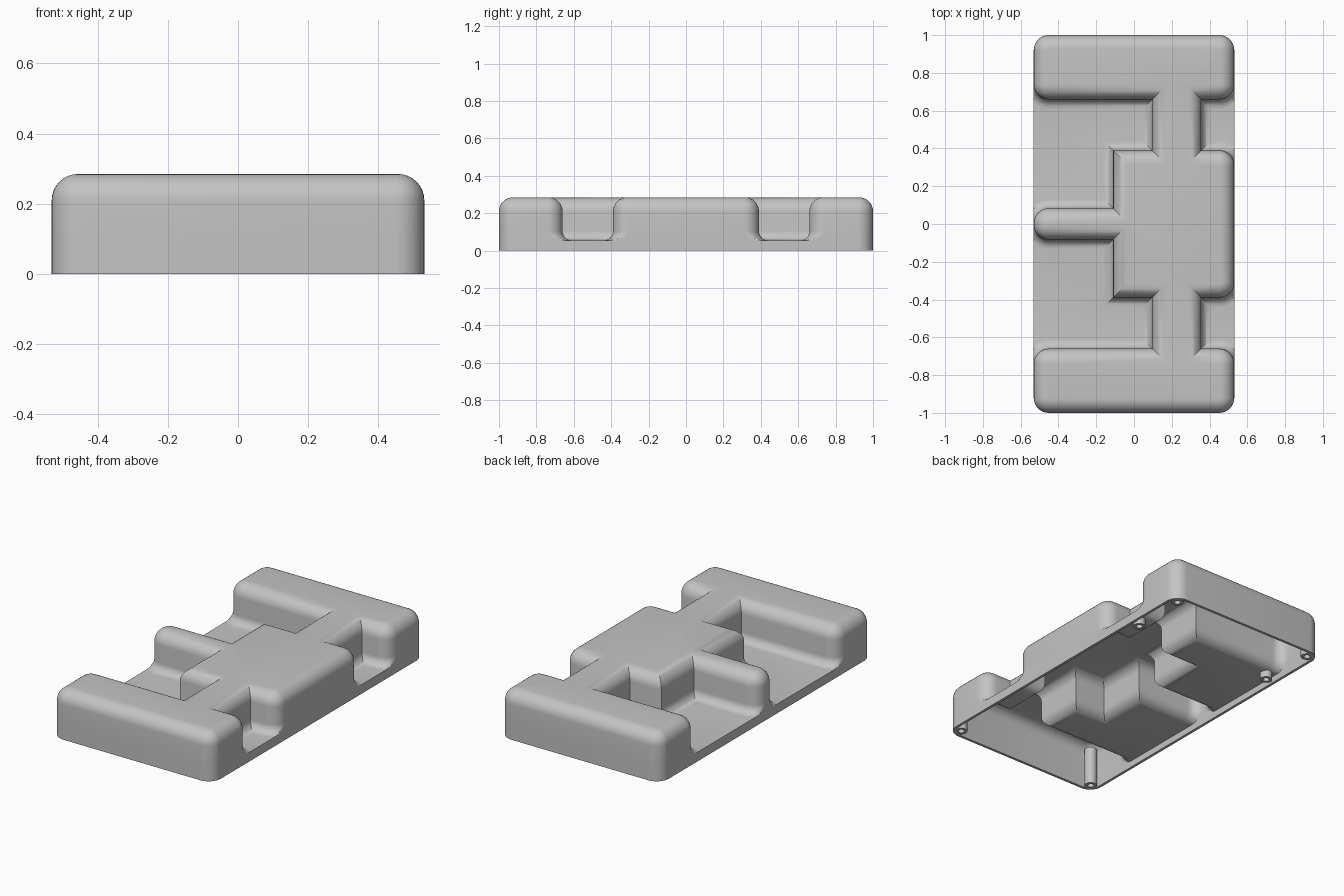
import bpy, bmesh
from math import sin, cos, pi, atan2
from mathutils import Vector

if "Cube" in bpy.data.objects:
    bpy.data.objects.remove(bpy.data.objects["Cube"])

HALF_X, HALF_Y, TOP, FLOOR = 0.531, 1.0, 0.285, 0.055
CORNER, ROUND, FLARE, WALL = 0.08, 0.075, 0.05, 0.016
STEPS = 8

grey = bpy.data.materials.new("grey plastic")
grey.use_nodes = True
grey.diffuse_color = (0.55, 0.55, 0.55, 1)
grey.node_tree.nodes["Principled BSDF"].inputs["Base Color"].default_value = (0.55, 0.55, 0.55, 1)

# Raised footprint, back half then mirrored front half, counter-clockwise
back = [(HALF_X, 0.39), (0.356, 0.39), (0.356, 0.66), (HALF_X, 0.66),
        (HALF_X, HALF_Y), (-HALF_X, HALF_Y), (-HALF_X, 0.66), (0.097, 0.66),
        (0.097, 0.39), (-0.11, 0.39), (-0.11, 0.083), (-HALF_X, 0.083)]
footprint = [Vector(p) for p in back + [(x, -y) for x, y in reversed(back)]]


def offset_outline(d):
    """Footprint moved outward by d; corners on the outer sides are rounded."""
    out = []
    for i, p in enumerate(footprint):
        a = (p - footprint[i - 1]).normalized()
        b = (footprint[(i + 1) % len(footprint)] - p).normalized()
        na, nb = Vector((a.y, -a.x)), Vector((b.y, -b.x))
        if abs(p.x) > HALF_X - 0.001:
            centre = p - (na + nb) * CORNER
            start = atan2(na.y, na.x)
            for k in range(STEPS + 1):
                t = start + pi / 2 * k / STEPS
                out.append(centre + Vector((cos(t), sin(t))) * (CORNER + d))
        else:
            out.append(p + (na + nb) * d)
    return out


def clamp_to_case(p, t):
    """Keep p in the rounded rectangle of the case; tell if it lies on its rim."""
    cx, cy, r = HALF_X - CORNER, HALF_Y - CORNER, CORNER - t
    core = Vector((max(-cx, min(cx, p.x)), max(-cy, min(cy, p.y))))
    d = p - core
    on_rim = d.length > r - 1e-5
    return (core + d.normalized() * r if on_rim else p), on_rim


def add_skin(bm, t):
    """One skin of the case, t inside the outer surface; returns its rim by index."""
    flare, top_round = FLARE + t, ROUND - t
    angles = [pi / 2 * k / STEPS for k in range(STEPS + 1)]
    levels = [(flare * (1 - sin(a)) - t, FLOOR - t + flare * (1 - cos(a))) for a in angles]
    levels += [(-t - top_round * (1 - cos(a)), TOP - ROUND + top_round * sin(a)) for a in angles]
    rings, flags = [], []
    for d, z in levels:
        pts = [clamp_to_case(p, t) for p in offset_outline(d)]
        rings.append([bm.verts.new((p.x, p.y, z)) for p, _ in pts])
        flags.append([f for _, f in pts])
    n = len(rings[0])
    for low, high in zip(rings, rings[1:]):
        for i in range(n):
            j = (i + 1) % n
            bm.faces.new((low[i], low[j], high[j], high[i]))
    bm.faces.new(rings[-1])
    # Recess floors between neighbouring points of the outer rim
    base = rings[0]
    rim = [i for i in range(n) if flags[0][i]]
    feet = {i: bm.verts.new((base[i].co.x, base[i].co.y, 0)) for i in rim}
    for k, i in enumerate(rim):
        j = rim[(k + 1) % len(rim)]
        run = [base[(i + s) % n] for s in range((j - i) % n + 1)]
        if len(run) > 2:
            bm.faces.new(run)
        bm.faces.new((feet[i], feet[j], base[j], base[i]))
    return feet, n


def finish(bm, name):
    bmesh.ops.recalc_face_normals(bm, faces=bm.faces)
    mesh = bpy.data.meshes.new(name)
    bm.to_mesh(mesh)
    bm.free()
    mesh.materials.append(grey)
    obj = bpy.data.objects.new(name, mesh)
    bpy.context.collection.objects.link(obj)
    bpy.ops.object.select_all(action='DESELECT')
    obj.select_set(True)
    bpy.context.view_layer.objects.active = obj
    bpy.ops.object.shade_smooth_by_angle(angle=pi / 6)


# Hollow case, open underneath, with a narrow flat rim joining both skins
bm = bmesh.new()
outer, count = add_skin(bm, 0)
inner, _ = add_skin(bm, WALL)
order = list(outer)
for k, i in enumerate(order):
    j = order[(k + 1) % len(order)]
    between = [(i + s) % count for s in range((j - i) % count + 1)]
    inside = [inner[m] for m in reversed(between) if m in inner]
    bm.faces.new([outer[i], outer[j]] + inside)
finish(bm, "case_shell")


def screw_post(name, x, y, height):
    """Tube with a blind screw hole, spun from a short profile."""
    bm = bmesh.new()
    profile = [(0.035, height), (0.035, 0), (0.018, 0), (0.018, height * 0.8), (0, height * 0.8)]
    verts = [bm.verts.new((x + r, y, z)) for r, z in profile]
    edges = [bm.edges.new(pair) for pair in zip(verts, verts[1:])]
    bmesh.ops.spin(bm, geom=verts + edges, cent=(x, y, 0), axis=(0, 0, 1),
                   angle=2 * pi, steps=20)
    bmesh.ops.remove_doubles(bm, verts=bm.verts, dist=1e-4)
    finish(bm, name)


# Screw posts in the corners and under the back recesses
for side, sx in (("left", 1), ("right", -1)):
    screw_post(f"back_{side}_post", sx * 0.475, 0.945, 0.23)
    screw_post(f"front_{side}_post", sx * 0.475, -0.945, 0.23)
    screw_post(f"recess_{side}_post", sx * 0.465, 0.6, 0.046)
